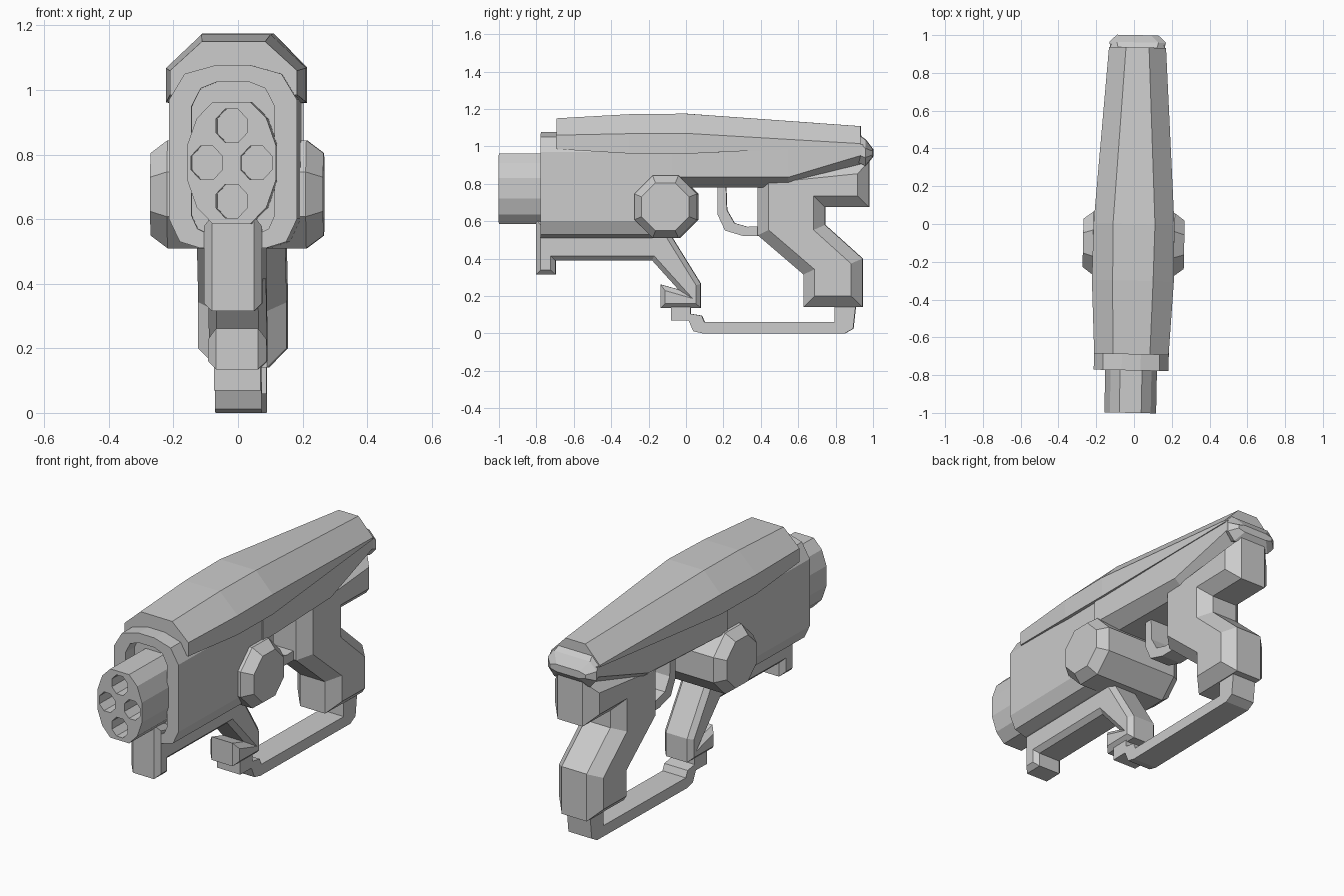
import bpy, bmesh, math
from mathutils import Matrix, Vector

if "Cube" in bpy.data.objects:
    bpy.data.objects.remove(bpy.data.objects["Cube"], do_unlink=True)

grey = bpy.data.materials.new("plain_grey")
grey.use_nodes = True
colour = (0.6, 0.6, 0.6, 1)
grey.diffuse_color = colour
grey.node_tree.nodes["Principled BSDF"].inputs["Base Color"].default_value = colour

# The whole model sits at a slight yaw
YAW = Matrix.Rotation(-0.02, 4, "Z")


def from_rings(name, rings):
    """Skin a list of equal-length point rings and cap both ends."""
    bm = bmesh.new()
    loops = [[bm.verts.new(YAW @ Vector(p)) for p in ring] for ring in rings]
    n = len(loops[0])
    for a, b in zip(loops, loops[1:]):
        for i in range(n):
            j = (i + 1) % n
            bm.faces.new((a[i], a[j], b[j], b[i]))
    bm.faces.new(loops[0])
    bm.faces.new(loops[-1][::-1])
    bmesh.ops.recalc_face_normals(bm, faces=bm.faces)
    mesh = bpy.data.meshes.new(name)
    bm.to_mesh(mesh)
    bm.free()
    mesh.materials.append(grey)
    obj = bpy.data.objects.new(name, mesh)
    bpy.context.collection.objects.link(obj)
    return obj


def loft(name, stations):
    """Stations are (y, half section of (x, z) from bottom to top), mirrored in x."""
    rings = []
    for y, half in stations:
        ring = [(x, y, z) for x, z in half]
        rings.append(ring + [(-x, y, z) for x, z in reversed(half)])
    return from_rings(name, rings)


def inset(profile, d):
    """Move every edge of a (y, z) outline inward by d."""
    pts = [Vector(p) for p in profile]
    n = len(pts)
    area = sum(pts[i - 1].cross(pts[i]) for i in range(n))
    sign = 1 if area > 0 else -1
    out = []
    for i, p in enumerate(pts):
        e1 = (p - pts[i - 1]).normalized()
        e2 = (pts[(i + 1) % n] - p).normalized()
        n1 = Vector((-e1.y, e1.x)) * sign
        n2 = Vector((-e2.y, e2.x)) * sign
        out.append(p + (n1 + n2) * d / (1 + n1.dot(n2)))
    return out


def slab(name, profile, half, bevel=0.0):
    """Side outline extruded across x, with chamfered rims if bevel is set."""
    steps = [(-half, 0), (half, 0)]
    if bevel:
        steps = [(-half, bevel), (bevel - half, 0), (half - bevel, 0), (half, bevel)]
    return from_rings(name, [[(x, p[0], p[1]) for p in inset(profile, d)] for x, d in steps])


# Top cover: flat ridge, sloping shoulders, short skirts
loft("top_cover", [
    (y, [(w, low), (w, mid), (r, top)]) for y, w, r, low, mid, top in [
        (-0.69, 0.197, 0.098, 0.985, 1.06, 1.15),
        (-0.3, 0.217, 0.107, 0.962, 1.068, 1.172),
        (0.0, 0.214, 0.111, 0.96, 1.07, 1.175),
        (0.935, 0.151, 0.061, 1.005, 1.015, 1.108)]])

# Main body with a recessed mouth at the front
outer = [(0.1, 0.51), (0.165, 0.53), (0.198, 0.6), (0.198, 0.97), (0.15, 1.05), (0.05, 1.078)]
mouth = [(0.07, 0.55), (0.11, 0.57), (0.128, 0.61), (0.128, 0.95), (0.1, 1.005), (0.05, 1.025)]
loft("main_body", [(-0.07, outer), (-0.775, outer), (-0.775, mouth), (-0.7, mouth)])

# Rear body tapering up toward the tail
loft("rear_body", [
    (y, [(0.6 * w, low), (w, side), (w, top)]) for y, w, low, side, top in [
        (-0.07, 0.205, 0.78, 0.835, 1.05),
        (0.55, 0.172, 0.78, 0.835, 1.03),
        (0.95, 0.145, 0.91, 0.955, 1.01)]])

# Faceted tail cap
loft("tail_cap", [
    (y, [(w - 0.04, low), (w, low + c), (w, top - c), (w - 0.04, top)]) for y, w, low, top, c in [
        (0.92, 0.14, 0.915, 1.065, 0.04),
        (0.962, 0.15, 0.895, 1.035, 0.045),
        (1.0, 0.11, 0.945, 0.985, 0.01)]])

# Barrel with four bores
barrel_half = [(0.058, 0.585), (0.108, 0.637), (0.137, 0.72),
               (0.137, 0.83), (0.108, 0.912), (0.058, 0.963)]
barrel = loft("barrel", [(-1.0, barrel_half), (-0.65, barrel_half)])


def octagon(r):
    return [(r * math.cos(math.radians(22.5 + 45 * i)),
             r * math.sin(math.radians(22.5 + 45 * i))) for i in range(8)]


for dx, dz in [(0, 0.115), (0, -0.118), (0.077, 0), (-0.077, 0)]:
    bore = from_rings("bore_cutter", [
        [(dx + u, y, 0.774 + dz + 1.08 * v) for u, v in octagon(0.052)] for y in (-1.1, -0.8)])
    mod = barrel.modifiers.new("bore", "BOOLEAN")
    mod.object = bore
    mod.solver = "EXACT"
    bpy.context.view_layer.objects.active = barrel
    bpy.ops.object.modifier_apply(modifier=mod.name)
    bpy.data.objects.remove(bore, do_unlink=True)

# Cross drum with chamfered ends
from_rings("cross_drum", [
    [(x, -0.105 + u, 0.677 + v) for u, v in octagon(r)]
    for x, r in [(-0.268, 0.138), (-0.215, 0.181), (0.215, 0.181), (0.268, 0.138)]])

# Under rail, front foot and slanted strut
slab("front_rail", [
    (-0.8, 0.61), (-0.8, 0.315), (-0.697, 0.315), (-0.697, 0.39), (-0.18, 0.39),
    (-0.04, 0.235), (-0.135, 0.262), (-0.135, 0.135), (0.08, 0.135),
    (0.08, 0.265), (-0.09, 0.54), (-0.6, 0.56)], 0.09, 0.025)

# Rear handle
slab("rear_handle", [
    (0.385, 0.86), (0.385, 0.525), (0.63, 0.315), (0.63, 0.14), (0.945, 0.14),
    (0.945, 0.4), (0.745, 0.58), (0.745, 0.675), (0.98, 0.675), (0.98, 0.92)], 0.137, 0.06)

# Lower guard bar joining strut and handle
slab("lower_guard", [
    (-0.08, 0.15), (-0.08, 0.07), (0.015, 0.07), (0.04, 0.012), (0.09, 0),
    (0.85, 0), (0.895, 0.025), (0.91, 0.16), (0.795, 0.16), (0.795, 0.06),
    (0.1, 0.06), (0.085, 0.095), (0.025, 0.105), (0.025, 0.15)], 0.072)

# Trigger guard
slab("trigger_guard", [
    (0.17, 0.8), (0.17, 0.635), (0.21, 0.55), (0.31, 0.52), (0.42, 0.52),
    (0.42, 0.575), (0.33, 0.57), (0.26, 0.59), (0.22, 0.66), (0.215, 0.8)], 0.06)
